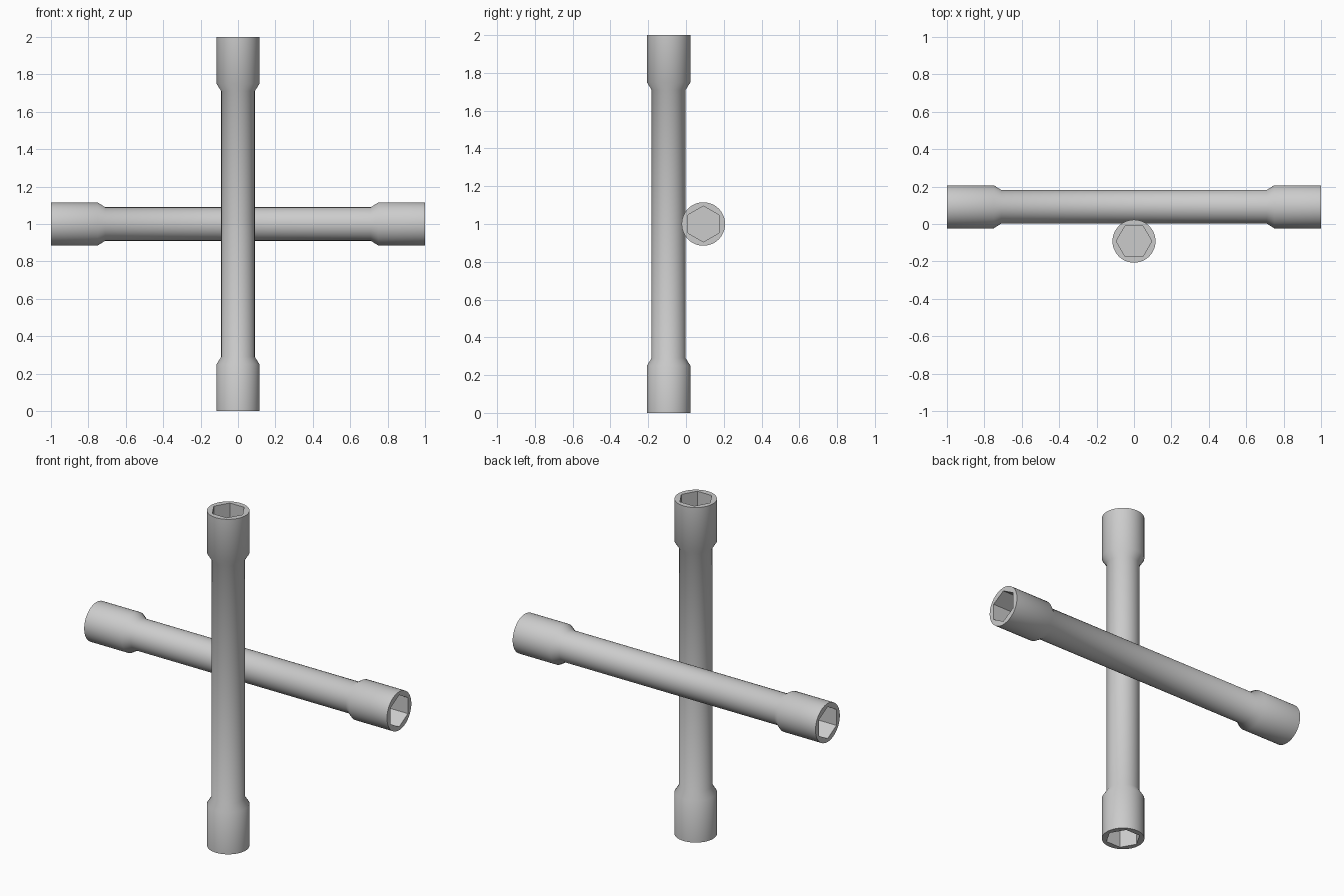
import bpy, bmesh, math

if "Cube" in bpy.data.objects:
    bpy.data.objects.remove(bpy.data.objects["Cube"])

SEG = 48                      # multiple of 6 so the hexagon corners are exact
R_SHAFT, R_SOCKET, R_HEX = 0.09, 0.115, 0.095
DEPTH = 0.22                  # depth of the hexagonal recess
OFFSET = 0.092                # each bar's distance from the centre plane


def ring(bm, z, radius, hexagon=False):
    verts = []
    for i in range(SEG):
        a = 2 * math.pi * i / SEG
        r = radius
        if hexagon:
            r *= math.cos(math.pi / 6) / math.cos(a % (math.pi / 3) - math.pi / 6)
        verts.append(bm.verts.new((r * math.cos(a), r * math.sin(a), z)))
    return verts


def socket_bar_mesh():
    # half profile from recess floor, over the rim, down to the shaft
    half = [(1 - DEPTH, R_HEX, True), (1, R_HEX, True), (1, R_SOCKET, False),
            (0.75, R_SOCKET, False), (0.71, R_SHAFT, False)]
    profile = half + [(-z, r, h) for z, r, h in reversed(half)]
    bm = bmesh.new()
    rings = [ring(bm, *p) for p in profile]
    for a, b in zip(rings, rings[1:]):
        for i in range(SEG):
            j = (i + 1) % SEG
            bm.faces.new((a[i], a[j], b[j], b[i]))
    # recess floors
    bm.faces.new(rings[0])
    bm.faces.new(rings[-1])
    bmesh.ops.recalc_face_normals(bm, faces=bm.faces)
    mesh = bpy.data.meshes.new("socket_bar")
    bm.to_mesh(mesh)
    bm.free()
    return mesh


def add_bar(name, y, tilt):
    ob = bpy.data.objects.new(name, socket_bar_mesh())
    bpy.context.collection.objects.link(ob)
    ob.location = (0, y, 1)
    ob.rotation_euler = (0, tilt, 0)
    bpy.ops.object.select_all(action='DESELECT')
    ob.select_set(True)
    bpy.context.view_layer.objects.active = ob
    bpy.ops.object.shade_smooth_by_angle(angle=math.radians(40))


# two crossed socket bars touching at the middle
add_bar("vertical_bar", -OFFSET, 0)
add_bar("horizontal_bar", OFFSET, math.pi / 2)
